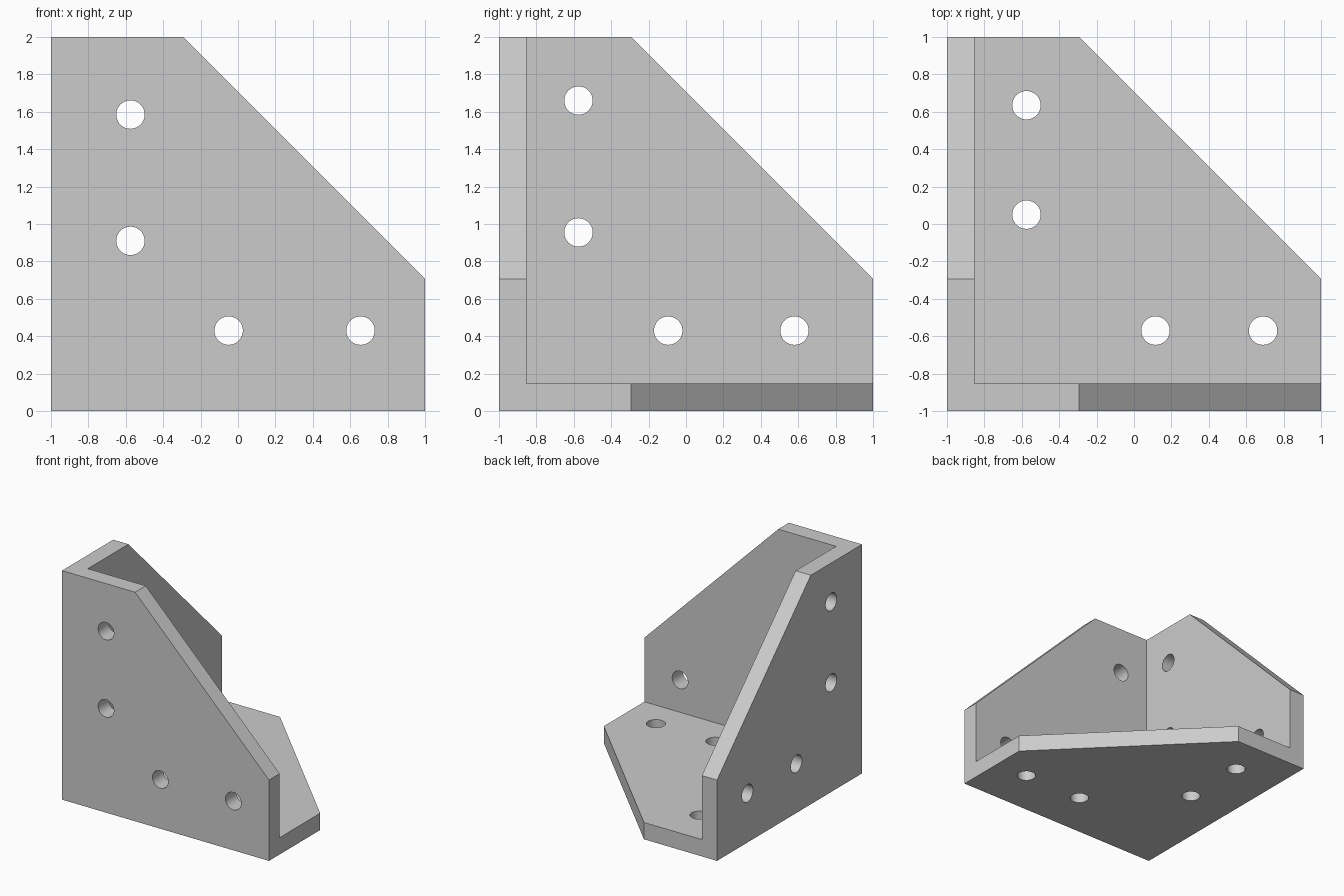
import bpy, bmesh
from mathutils import Vector, Matrix

if "Cube" in bpy.data.objects:
    bpy.data.objects.remove(bpy.data.objects["Cube"], do_unlink=True)

WALL = 0.147      # plate thickness
LIP = 0.706       # length of the uncut plate ends
HOLE_R = 0.076

grey = bpy.data.materials.new("light grey")
grey.use_nodes = True
grey.diffuse_color = (0.6, 0.6, 0.6, 1)
grey.node_tree.nodes["Principled BSDF"].inputs["Base Color"].default_value = (0.6, 0.6, 0.6, 1)


def make_object(name, bm):
    bmesh.ops.recalc_face_normals(bm, faces=bm.faces[:])
    mesh = bpy.data.meshes.new(name)
    bm.to_mesh(mesh)
    bm.free()
    mesh.materials.append(grey)
    obj = bpy.data.objects.new(name, mesh)
    bpy.context.collection.objects.link(obj)
    return obj


# Solid block with its three outer edges chamfered
bm = bmesh.new()
bmesh.ops.create_cube(bm, size=2, matrix=Matrix.Translation((0, 0, 1)))
corner = Vector((-1, -1, 0))
for normal in (Vector((1, 0, 1)), Vector((0, 1, 1)), Vector((1, 1, 0))):
    point = corner + normal * (2 + LIP) / 2
    cut = bmesh.ops.bisect_plane(bm, geom=bm.verts[:] + bm.edges[:] + bm.faces[:],
                                 plane_co=point, plane_no=normal, clear_outer=True)
    edges = [e for e in cut["geom_cut"] if isinstance(e, bmesh.types.BMEdge)]
    bmesh.ops.edgeloop_fill(bm, edges=edges)
bracket = make_object("corner_bracket", bm)

# Pocket that leaves three plates meeting at the corner
bm = bmesh.new()
bmesh.ops.create_cube(bm, size=3, matrix=Matrix.Translation(
    corner + Vector((WALL, WALL, WALL)) + Vector((1.5, 1.5, 1.5))))
pocket = make_object("pocket_cutter", bm)

# Screw holes: two along each arm of every plate
mid = WALL / 2
front_holes = [(-0.575, 1.585), (-0.575, 0.91), (-0.05, 0.43), (0.655, 0.43)]
side_holes = [(-0.575, 1.66), (-0.575, 0.955), (-0.095, 0.43), (0.58, 0.43)]
base_holes = [(-0.575, 0.635), (-0.575, 0.05), (0.115, -0.57), (0.69, -0.57)]
spots = [(Vector((x, mid - 1, z)), Vector((0, 1, 0))) for x, z in front_holes]
spots += [(Vector((mid - 1, y, z)), Vector((1, 0, 0))) for y, z in side_holes]
spots += [(Vector((x, y, mid)), Vector((0, 0, 1))) for x, y in base_holes]
bm = bmesh.new()
for centre, axis in spots:
    turn = axis.to_track_quat("Z", "Y").to_matrix().to_4x4()
    bmesh.ops.create_cone(bm, cap_ends=True, segments=40, radius1=HOLE_R, radius2=HOLE_R,
                          depth=WALL * 2, matrix=Matrix.Translation(centre) @ turn)
holes = make_object("hole_cutter", bm)

# Carve the block, then drop the cutters
for cutter in (pocket, holes):
    cutter.hide_render = True
    mod = bracket.modifiers.new(cutter.name, "BOOLEAN")
    mod.operation = "DIFFERENCE"
    mod.solver = "EXACT"
    mod.object = cutter
bpy.context.view_layer.update()
carved = bpy.data.meshes.new_from_object(
    bracket.evaluated_get(bpy.context.evaluated_depsgraph_get()))
bracket.modifiers.clear()
bracket.data = carved
carved.materials.clear()
carved.materials.append(grey)
for poly in carved.polygons:
    poly.material_index = 0
for cutter in (pocket, holes):
    bpy.data.objects.remove(cutter, do_unlink=True)

# Round hole walls, crisp plate edges
bpy.ops.object.select_all(action="DESELECT")
bracket.select_set(True)
bpy.context.view_layer.objects.active = bracket
bpy.ops.object.shade_smooth_by_angle(angle=0.5)
